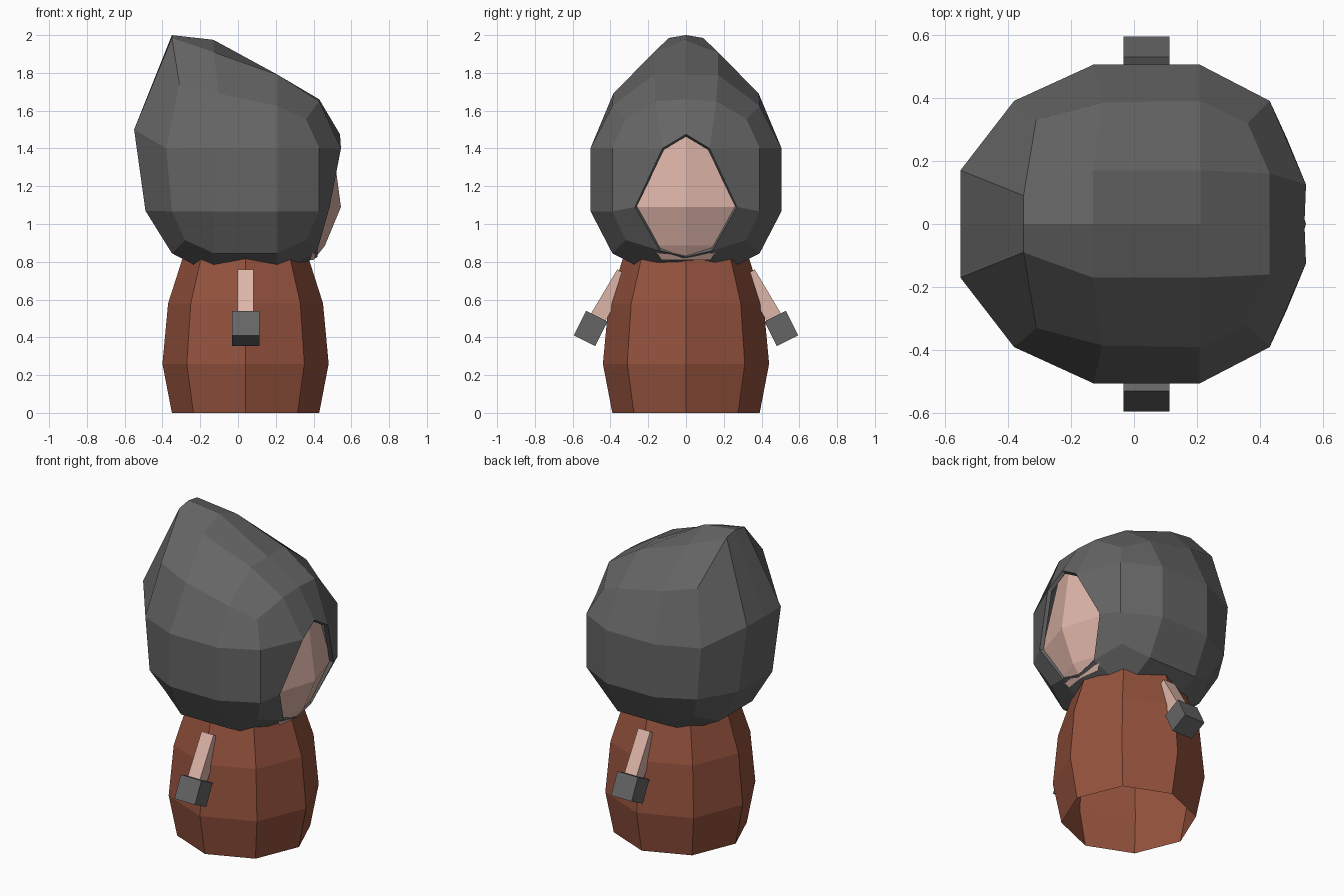
import bpy, bmesh, math
from mathutils import Matrix

if "Cube" in bpy.data.objects:
    bpy.data.objects.remove(bpy.data.objects["Cube"])

CX, CZ = 0.04, 1.235  # head centre


def material(name, rgb):
    m = bpy.data.materials.new(name)
    m.diffuse_color = (*rgb, 1)
    m.use_nodes = True
    m.node_tree.nodes["Principled BSDF"].inputs["Base Color"].default_value = m.diffuse_color
    return m


BROWN = material("brown", (0.30, 0.085, 0.047))
SKIN = material("skin", (0.73, 0.46, 0.39))
DARK = material("dark_grey", (0.13, 0.13, 0.13))


def finish(bm, name, mat):
    bmesh.ops.recalc_face_normals(bm, faces=bm.faces)
    me = bpy.data.meshes.new(name)
    bm.to_mesh(me)
    bm.free()
    me.materials.append(mat)
    ob = bpy.data.objects.new(name, me)
    bpy.context.collection.objects.link(ob)
    return ob


# Body: open-bottomed octagonal barrel, top hidden in the hood
bm = bmesh.new()
rings = [[bm.verts.new((CX + r * math.cos(a * math.pi / 4), r * math.sin(a * math.pi / 4), z))
          for a in range(8)]
         for r, z in [(0.39, 0), (0.44, 0.26), (0.41, 0.58), (0.33, 0.83), (0.26, 0.93)]]
for lo, hi in zip(rings, rings[1:]):
    for a in range(8):
        b = (a + 1) % 8
        bm.faces.new((lo[a], lo[b], hi[b], hi[a]))
bm.faces.new(rings[-1])
finish(bm, "body", BROWN)


# Arms and hands: tilted boxes on both sides
def tilted_box(name, size, y, z, angle, mat):
    bm = bmesh.new()
    bmesh.ops.create_cube(bm, size=1)
    bm.transform(Matrix.Translation((CX, y, z)) @ Matrix.Rotation(angle, 4, 'X')
                 @ Matrix.Diagonal((*size, 1)))
    finish(bm, name, mat)


for s, side in ((1, "back"), (-1, "front")):
    tilted_box(side + "_arm", (0.085, 0.085, 0.27), s * 0.396, 0.622, s * math.radians(30.7), SKIN)
    tilted_box(side + "_hand", (0.145, 0.127, 0.145), s * 0.505, 0.447, s * math.radians(26.5), DARK)

# Hood: rounded cube, pulled into a rear peak, with an opening on +x
# key: (x index, distance of y index from the middle, z index)
MOVED = {
    (0, 0, 1): (-0.49, 0, 1.07), (0, 1, 1): (-0.49, 0.17, 1.07),
    (0, 0, 2): (-0.55, 0, 1.50), (0, 1, 2): (-0.55, 0.17, 1.50),
    (0, 2, 2): (-0.38, 0.39, 1.40),
    (0, 0, 3): (-0.35, 0, 2.0), (0, 1, 3): (-0.35, 0.09, 1.985),
    (0, 2, 3): (-0.31, 0.33, 1.74),
    (1, 0, 3): (-0.13, 0, 1.975), (1, 1, 3): (-0.13, 0.17, 1.91),
    (1, 2, 3): (-0.10, 0.385, 1.69),
    (2, 0, 3): (0.21, 0, 1.79), (2, 1, 3): (0.21, 0.17, 1.79),
    (3, 0, 3): (0.43, 0, 1.66), (3, 1, 3): (0.43, 0.16, 1.65),
    (3, 0, 2): (0.54, 0, 1.475), (3, 1, 2): (0.545, 0.125, 1.40),
    (3, 1, 1): (0.485, 0.27, 1.09),
    (3, 1, 0): (0.42, 0.14, 0.86), (3, 0, 0): (0.42, 0, 0.825),
}
STEPS = ((-1, -0.33, 0.33, 1), (-1, -0.33, 0, 0.33, 1), (-1, -0.33, 0.33, 1))
bm = bmesh.new()
cache = {}


def hood_vert(key):
    if key not in cache:
        i, j, k = key
        moved = MOVED.get((i, abs(j - 2), k))
        if moved:
            co = (moved[0], moved[1] * (1 if j > 2 else -1), moved[2])
        else:
            u = [STEPS[a][key[a]] for a in range(3)]
            reach = (0.505, 0.39, 0.32)[sum(abs(c) == 1 for c in u) - 1]
            p = [c * (reach if abs(c) == 1 else 0.51) for c in u]
            co = (CX + p[0], p[1], CZ + p[2])
        cache[key] = bm.verts.new(co)
    return cache[key]


for axis in range(3):
    b, c = [a for a in range(3) if a != axis]
    for end in (0, len(STEPS[axis]) - 1):
        for m in range(len(STEPS[b]) - 1):
            for n in range(len(STEPS[c]) - 1):
                if axis == 0 and end == 3 and m in (1, 2) and n < 2:
                    continue  # face opening
                quad = []
                for dm, dn in ((0, 0), (1, 0), (1, 1), (0, 1)):
                    key = [0, 0, 0]
                    key[axis], key[b], key[c] = end, m + dm, n + dn
                    v = hood_vert(tuple(key))
                    if v not in quad:
                        quad.append(v)
                # the opening skips its own centre vertex
                bm.faces.new(quad)
bmesh.ops.delete(bm, geom=[v for v in bm.verts if not v.link_faces], context='VERTS')
hood = finish(bm, "hood", DARK)
mod = hood.modifiers.new("cloth", 'SOLIDIFY')
mod.thickness = 0.025
mod.offset = -1

# Face: ridged sheet set in the opening (height, ridge x, side x, side y)
bm = bmesh.new()
rows = [[bm.verts.new(p) for p in ((xs, -y, z), (xm, 0, z), (xs, y, z))]
        for z, xm, xs, y in [(1.50, 0.49, 0.46, 0.13), (1.09, 0.545, 0.455, 0.285),
                             (0.885, 0.46, 0.405, 0.18), (0.81, 0.40, 0.38, 0.13)]]
for hi, lo in zip(rows, rows[1:]):
    for a in (0, 1):
        bm.faces.new((lo[a], lo[a + 1], hi[a + 1], hi[a]))
finish(bm, "face", SKIN)
